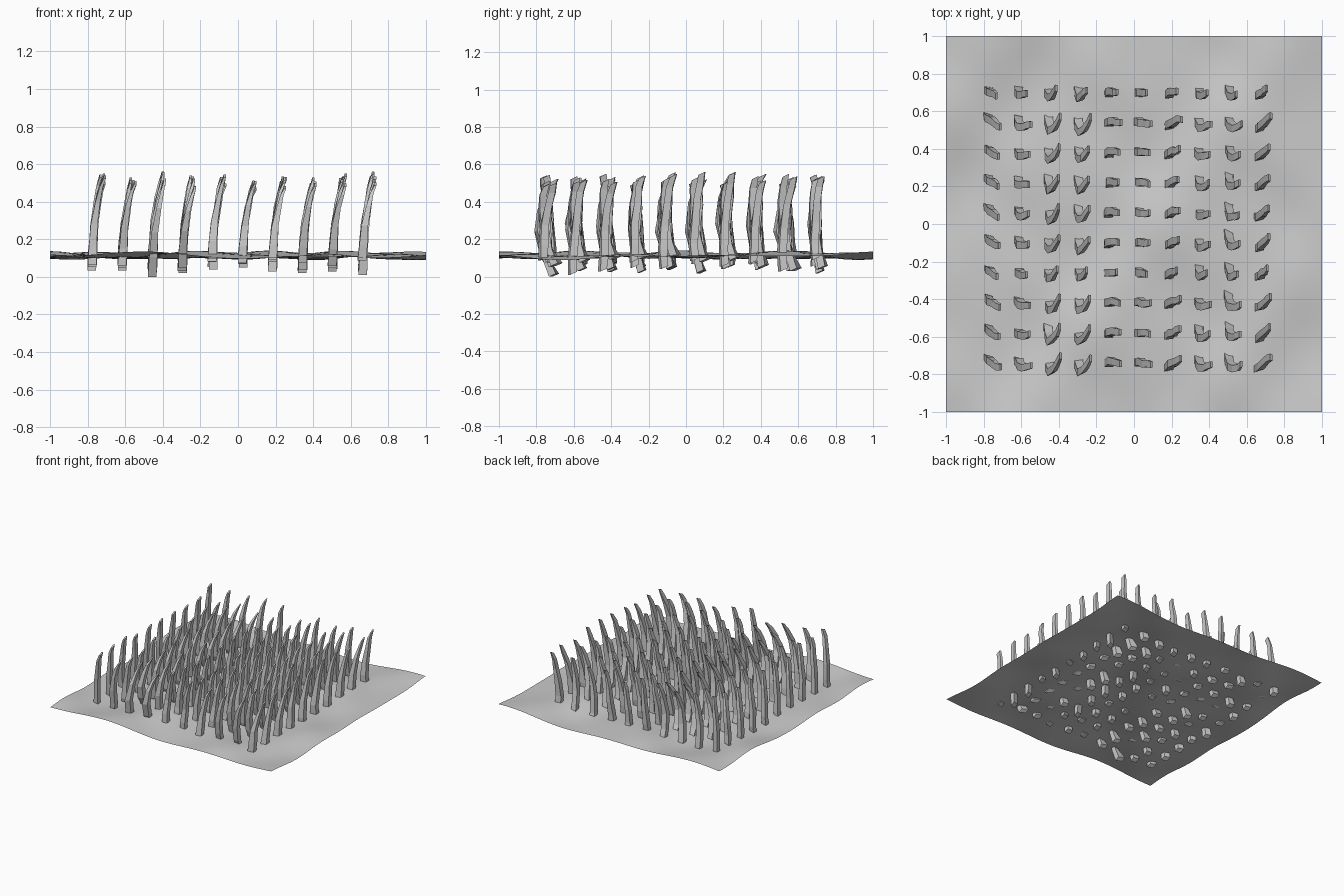
import bpy, bmesh, math, random

if "Cube" in bpy.data.objects:
    bpy.data.objects.remove(bpy.data.objects["Cube"])

random.seed(7)


def make_object(name, bm, smooth=False):
    me = bpy.data.meshes.new(name)
    bmesh.ops.recalc_face_normals(bm, faces=bm.faces)
    bm.to_mesh(me)
    bm.free()
    if smooth:
        me.polygons.foreach_set("use_smooth", [True] * len(me.polygons))
    ob = bpy.data.objects.new(name, me)
    bpy.context.collection.objects.link(ob)
    return ob


def ground_z(x, y):
    return (0.112 + 0.010 * math.sin(3.2 * x - 2.6 * y + 0.6)
            + 0.009 * math.sin(7.5 * x - 5.1 * y)
            + 0.006 * math.sin(4.3 * x + 9.0 * y + 1.0)
            + 0.005 * math.sin(13 * x + 2 * y) * math.cos(11 * y))


# rolling ground sheet
bm = bmesh.new()
bmesh.ops.create_grid(bm, x_segments=40, y_segments=40, size=1)
for v in bm.verts:
    v.co.z = ground_z(v.co.x, v.co.y)
make_object("ground", bm, True)

# blade outline: height fraction, forward bend, thickness in x, width in y
RINGS = [(0.0, -0.006, 0.046, 0.036), (0.2, -0.002, 0.043, 0.040),
         (0.45, 0.006, 0.036, 0.040), (0.7, 0.023, 0.026, 0.038),
         (0.87, 0.039, 0.018, 0.036), (1.0, 0.054, 0.012, 0.034)]

# sideways sway of each column at foot, middle and tip, then foot and tip heights
COLUMNS = [(0.024, 0.008, -0.022, 0.035, 0.55), (0.016, -0.014, -0.008, 0.035, 0.53),
           (0.030, -0.036, 0.034, 0.0, 0.56), (0.028, -0.036, 0.024, 0.02, 0.54),
           (-0.006, 0.006, 0.000, 0.04, 0.545), (0.003, 0.002, -0.004, 0.05, 0.513),
           (-0.016, 0.000, 0.018, 0.03, 0.535), (0.022, -0.020, -0.004, 0.02, 0.53),
           (0.042, -0.020, -0.006, 0.03, 0.55), (-0.022, -0.012, 0.030, 0.01, 0.56)]
# bend strength of each row, front to back
ROWS = [1.15, 1.0, 1.05, 0.75, 0.95, 0.95, 0.9, 0.95, 1.15, 0.7]

# ten by ten grass blades, only some of which poke far through the ground
bm = bmesh.new()
for j, (foot, mid, tip, z0, z1) in enumerate(COLUMNS):
    for i, s in enumerate(ROWS):
        cx, cy = -0.77 + 0.16 * j, -0.74 + 0.16 * i
        deepest = (j * 3 + 4) % 10
        lo = z0 if i == deepest else z0 + random.uniform(0.01, 0.108 - z0)
        hi = z1 - (0 if i == (j * 7 + 2) % 10 else random.uniform(0.0, 0.06))
        prev = None
        for t, bend, tx, wy in RINGS:
            sway = foot * (1 - t) * (1 - 2 * t) + 4 * mid * t * (1 - t) + tip * t * (2 * t - 1)
            px = cx + bend * s + random.uniform(-0.003, 0.003)
            py = cy + sway * s + random.uniform(-0.006, 0.006)
            z = lo + (hi - lo) * t
            turn = -sway * 3 * s
            tilt = 0.008 if t in (0.0, 1.0) else 0.0
            ring = []
            for a, b in ((-1, -1), (1, -1), (1, 1), (-1, 1)):
                dx = a * tx / 2
                ring.append(bm.verts.new((px + dx, py + b * wy / 2 + dx * turn * 4,
                                          z + tilt * b + (0.008 if t == 0 else -tilt))))
            if prev:
                for k in range(4):
                    n = (k + 1) % 4
                    bm.faces.new((prev[k], prev[n], ring[n], ring[k]))
            else:
                bm.faces.new(ring[::-1])
            prev = ring
        bm.faces.new(prev)
make_object("grass_blades", bm)
